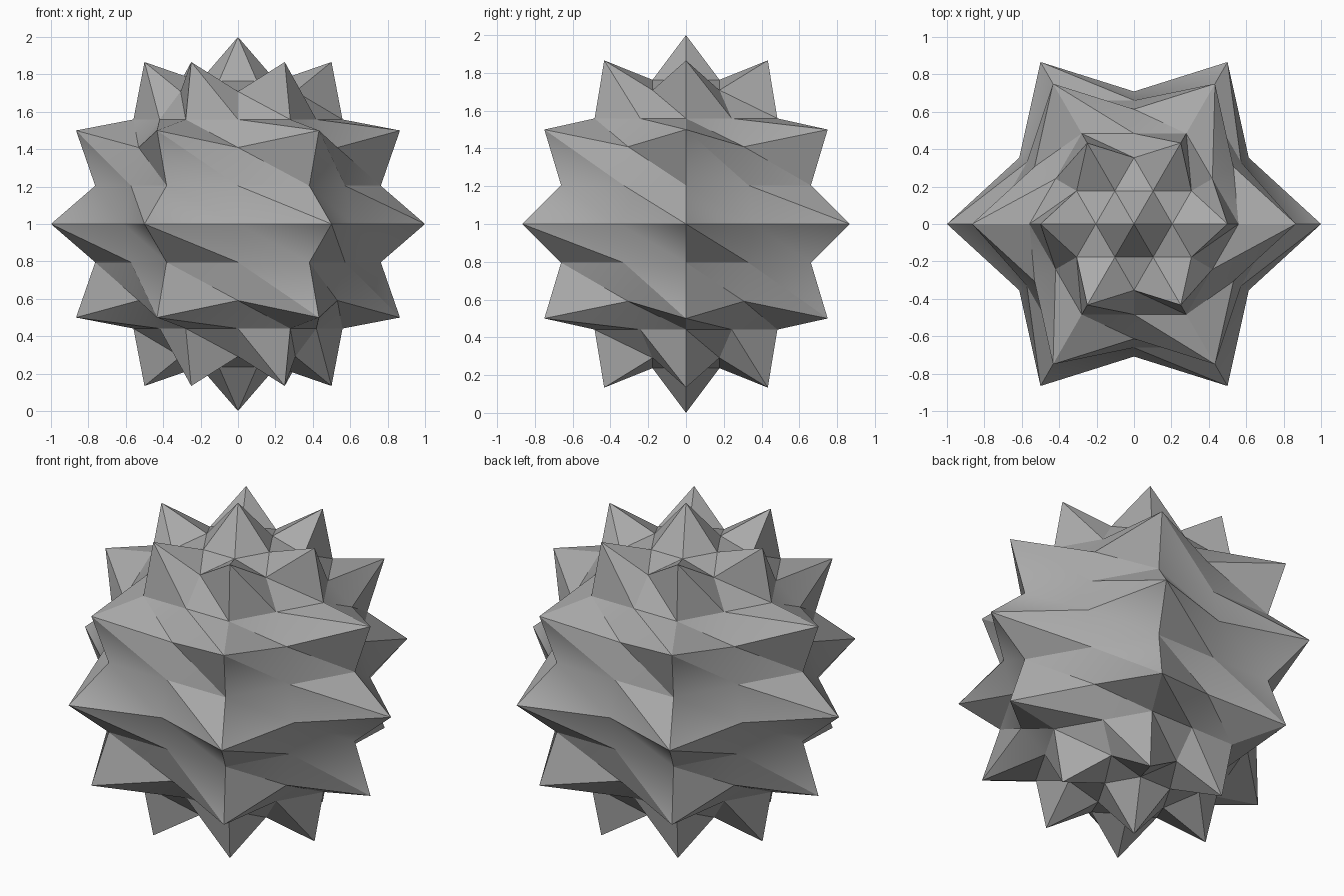
import bpy
import bmesh
from math import cos, sin, pi, radians
from mathutils import Vector

SIDES = 6            # spikes around each ring
BANDS = 3            # spike rings from the equator to a pole
VALLEY = 0.9 / 1.1   # how far the points between spikes sink inward

cube = bpy.data.objects.get("Cube")
if cube:
    bpy.data.objects.remove(cube, do_unlink=True)


def spike(i, j):
    """Spike tip on a unit sphere: i around, j up from the equator."""
    around = 2 * pi * i / SIDES
    up = pi / 2 * j / BANDS
    return Vector((cos(up) * cos(around), cos(up) * sin(around), sin(up)))


def location(i, j):
    """Half-step grid: even points are spikes, the rest are sunken midpoints."""
    tips = [spike(a, b) for a in (i // 2, (i + 1) // 2)
            for b in (j // 2, (j + 1) // 2)]
    middle = sum(tips, Vector()) / len(tips)
    return middle if i % 2 == 0 and j % 2 == 0 else middle * VALLEY


bm = bmesh.new()
points = {}
TOP = 2 * BANDS


def vert(i, j):
    i = 0 if abs(j) == TOP else i % (2 * SIDES)
    if (i, j) not in points:
        points[i, j] = bm.verts.new(location(i, j) + Vector((0, 0, 1)))
    return points[i, j]


def triangle(*corners):
    bm.faces.new([vert(i, j) for i, j in corners])


# Body: rows of quads, each split along the same diagonal
for j in range(2 - TOP, TOP - 2):
    for i in range(2 * SIDES):
        triangle((i, j), (i + 1, j), (i, j + 1))
        triangle((i + 1, j), (i + 1, j + 1), (i, j + 1))

# Pole caps: every wedge becomes four triangles
for side in (1, -1):
    tip, ring, base = side * TOP, side * (TOP - 1), side * (TOP - 2)
    for k in range(SIDES):
        a, m, b = 2 * k, 2 * k + 1, 2 * k + 2
        triangle((a, base), (m, base), (a, ring))
        triangle((m, base), (b, base), (b, ring))
        triangle((m, base), (b, ring), (a, ring))
        triangle((a, ring), (b, ring), (a, tip))

bmesh.ops.recalc_face_normals(bm, faces=bm.faces[:])
mesh = bpy.data.meshes.new("spiky_ball")
bm.to_mesh(mesh)
bm.free()

ball = bpy.data.objects.new("spiky_ball", mesh)
bpy.context.collection.objects.link(ball)

# Plain grey surface
grey = bpy.data.materials.new("grey")
grey.use_nodes = True
colour = (0.4, 0.4, 0.4, 1)
grey.diffuse_color = colour
for node in grey.node_tree.nodes:
    if node.type == 'BSDF_PRINCIPLED':
        node.inputs["Base Color"].default_value = colour
mesh.materials.append(grey)

# Soft shading in the valleys, sharp spike edges
for other in bpy.context.selected_objects:
    other.select_set(False)
ball.select_set(True)
bpy.context.view_layer.objects.active = ball
bpy.ops.object.shade_smooth_by_angle(angle=radians(30))
